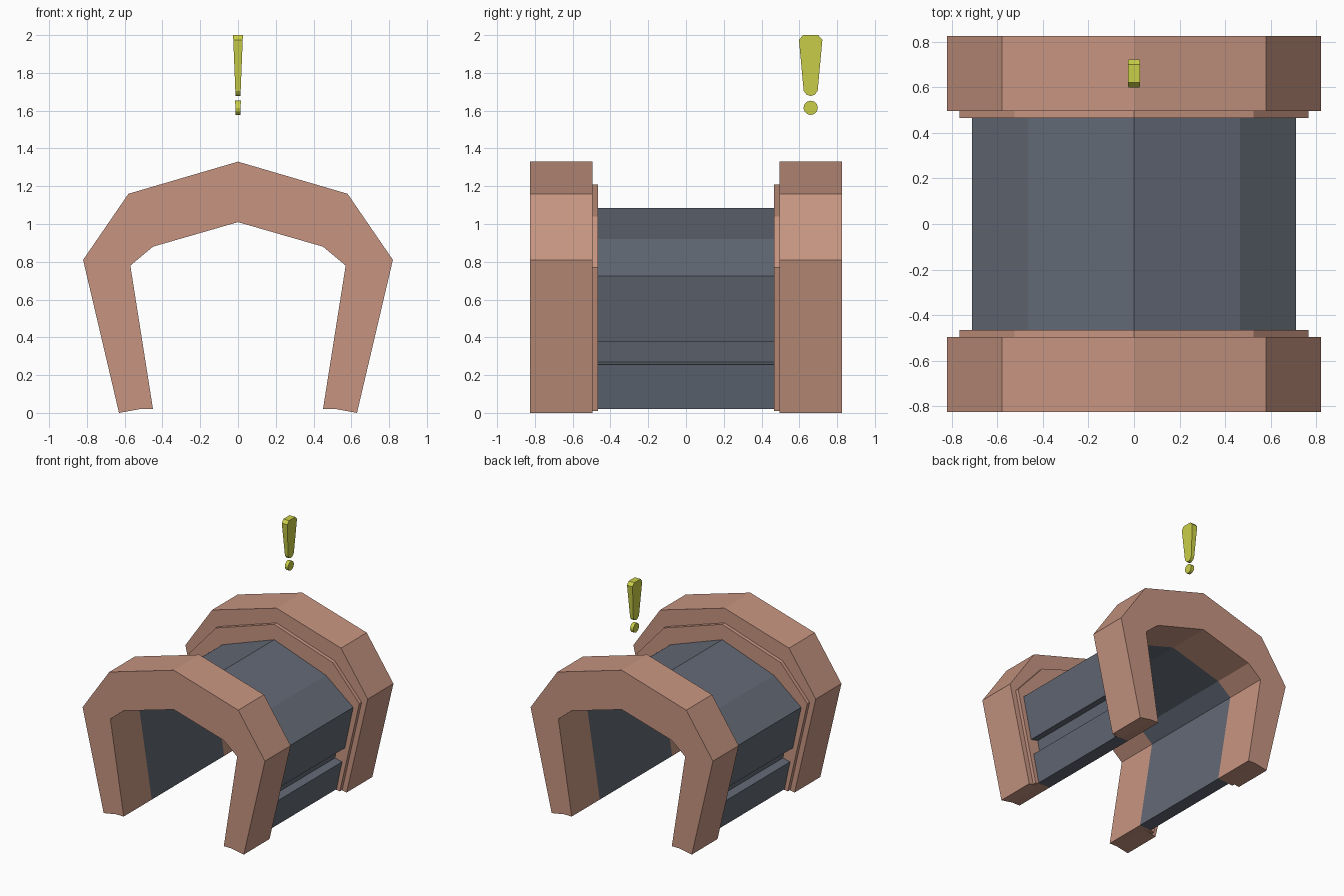
import bpy
import bmesh
import math

cube = bpy.data.objects.get("Cube")
if cube:
    bpy.data.objects.remove(cube, do_unlink=True)


def material(name, colour):
    mat = bpy.data.materials.new(name)
    mat.use_nodes = True
    mat.diffuse_color = (*colour, 1)
    mat.node_tree.nodes["Principled BSDF"].inputs["Base Color"].default_value = (*colour, 1)
    return mat


CLAY = material("clay", (0.57, 0.30, 0.22))
SLATE = material("slate", (0.122, 0.141, 0.178))
YELLOW = material("yellow", (0.60, 0.63, 0.065))


def finish(bm, name, mat):
    bmesh.ops.recalc_face_normals(bm, faces=bm.faces[:])
    mesh = bpy.data.meshes.new(name)
    bm.to_mesh(mesh)
    bm.free()
    mesh.materials.append(mat)
    obj = bpy.data.objects.new(name, mesh)
    bpy.context.collection.objects.link(obj)
    return obj


# Inner outline of the passage, from foot to crown
INNER = [(0.45, 0.02), (0.57, 0.78), (0.45, 0.88), (0, 1.01)]


def arch(name, outer, y0, y1, mat):
    """Extrude a mirrored arch; outer runs from crown to foot."""
    half = outer + INNER
    mirrored = [(-x, z) for x, z in reversed(half[1:-1])]
    bm = bmesh.new()
    face = bm.faces.new([bm.verts.new((x, y0, z)) for x, z in half + mirrored])
    ext = bmesh.ops.extrude_face_region(bm, geom=[face])
    moved = [v for v in ext["geom"] if isinstance(v, bmesh.types.BMVert)]
    bmesh.ops.translate(bm, verts=moved, vec=(0, y1 - y0, 0))
    return finish(bm, name, mat)


# End arches and the thin collars behind them
RIM = [(0, 1.33), (0.58, 1.16), (0.82, 0.81), (0.63, 0), (0.52, 0.02)]
COLLAR = [(0, 1.21), (0.525, 1.04), (0.765, 0.77), (0.59, 0.01), (0.52, 0.02)]
for side, s in (("front", -1), ("back", 1)):
    arch(side + "_arch", RIM, s * 0.495, s * 0.825, CLAY)
    arch(side + "_collar", COLLAR, s * 0.465, s * 0.495, CLAY)

# Tunnel shell with a long groove in each wall
SHELL = [(0, 1.085), (0.465, 0.92), (0.71, 0.725), (0.635, 0.375), (0.57, 0.388),
         (0.546, 0.27), (0.61, 0.255), (0.56, 0.02)]
arch("tunnel_shell", SHELL, -0.465, 0.465, SLATE)


def marker(name, outline, width_low, width_high):
    """Flat plate facing sideways, tapering in thickness with height."""
    zs = [z for _, z in outline]
    low, span = min(zs), max(zs) - min(zs)
    bm = bmesh.new()
    rings = []
    for s in (-1, 1):
        ring = []
        for y, z in outline:
            half = width_low + (width_high - width_low) * (z - low) / span
            ring.append(bm.verts.new((s * half, 0.66 + y, z)))
        bm.faces.new(ring)
        rings.append(ring)
    n = len(outline)
    for i in range(n):
        j = (i + 1) % n
        bm.faces.new((rings[0][i], rings[0][j], rings[1][j], rings[1][i]))
    return finish(bm, name, YELLOW)


# Floating alert mark: tapered bar over a round dot
BAR = [(0.04, 2), (0.062, 1.975), (0.037, 1.705), (0.022, 1.685), (0, 1.677)]
marker("alert_bar", BAR + [(-y, z) for y, z in reversed(BAR[:-1])], 0.013, 0.026)
dot = [(0.038 * math.cos(a * math.tau / 12), 1.615 + 0.038 * math.sin(a * math.tau / 12))
       for a in range(12)]
marker("alert_dot", dot, 0.013, 0.015)
